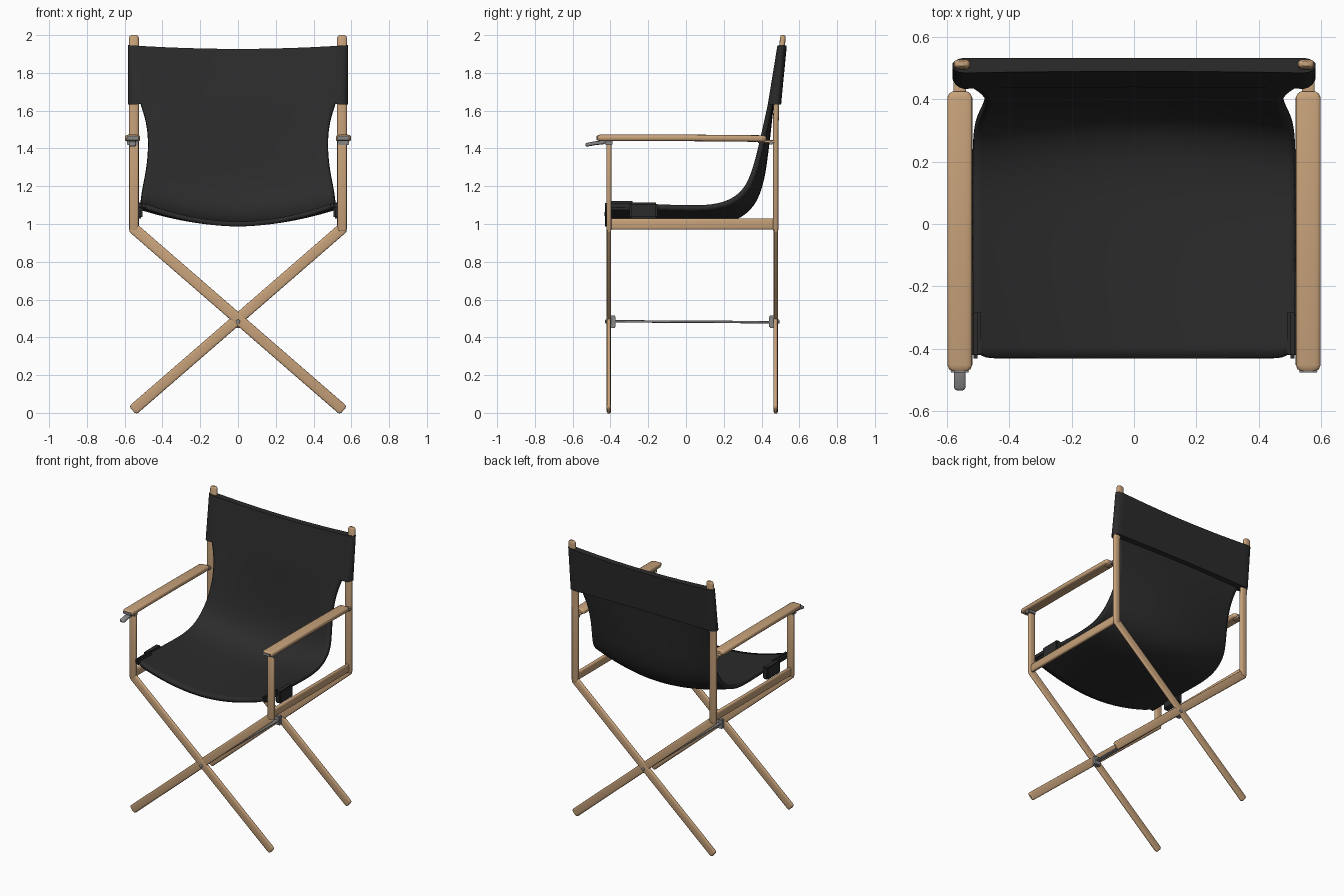
import bpy, bmesh, math
from mathutils import Vector

if "Cube" in bpy.data.objects:
    bpy.data.objects.remove(bpy.data.objects["Cube"])


def material(name, rgb):
    m = bpy.data.materials.new(name)
    m.diffuse_color = (*rgb, 1)
    m.use_nodes = True
    m.node_tree.nodes["Principled BSDF"].inputs["Base Color"].default_value = m.diffuse_color
    return m


WOOD = material("tan wood", (0.57, 0.36, 0.195))
CLOTH = material("black canvas", (0.024, 0.024, 0.024))
METAL = material("grey metal", (0.24, 0.24, 0.24))


def finish(name, bm, mat, angle=40):
    bmesh.ops.recalc_face_normals(bm, faces=bm.faces)
    me = bpy.data.meshes.new(name)
    bm.to_mesh(me)
    bm.free()
    ob = bpy.data.objects.new(name, me)
    bpy.context.collection.objects.link(ob)
    me.materials.append(mat)
    bpy.ops.object.select_all(action='DESELECT')
    ob.select_set(True)
    bpy.context.view_layer.objects.active = ob
    bpy.ops.object.shade_smooth_by_angle(angle=math.radians(angle))
    return ob


def bar(name, pts, u, a, b, mat, round_end=0.012, sides=20, power=0.55):
    """Sweep a rounded section (a along axis u, b across it) with softened ends."""
    pts, u = [Vector(p) for p in pts], Vector(u)
    d0, d1 = (pts[1] - pts[0]).normalized(), (pts[-1] - pts[-2]).normalized()
    r = round_end
    path = [(pts[0], .55), (pts[0] + d0 * r * .35, .85), (pts[0] + d0 * r, 1)]
    path += [(p, 1) for p in pts[1:-1]]
    path += [(pts[-1] - d1 * r, 1), (pts[-1] - d1 * r * .35, .85), (pts[-1], .55)]
    bm, rings = bmesh.new(), []
    for i, (p, s) in enumerate(path):
        t = (path[min(i + 1, len(path) - 1)][0] - path[max(i - 1, 0)][0]).normalized()
        v = t.cross(u).normalized()
        ring = []
        for k in range(sides):
            c, n = math.cos(math.tau * k / sides), math.sin(math.tau * k / sides)
            x = math.copysign(abs(c) ** power, c) * a / 2 * s
            y = math.copysign(abs(n) ** power, n) * b / 2 * s
            ring.append(bm.verts.new(p + u * x + v * y))
        rings.append(ring)
    for r0, r1 in zip(rings, rings[1:]):
        for k in range(sides):
            j = (k + 1) % sides
            bm.faces.new((r0[k], r0[j], r1[j], r1[k]))
    bm.faces.new(rings[0])
    bm.faces.new(rings[-1])
    return finish(name, bm, mat)


def box(name, lo, hi, mat, bevel=0.004):
    bm = bmesh.new()
    bmesh.ops.create_cube(bm, size=1)
    for v in bm.verts:
        v.co = Vector([(l + h) / 2 + c * (h - l) for l, h, c in zip(lo, hi, v.co)])
    bmesh.ops.bevel(bm, geom=bm.edges[:], offset=bevel, segments=2, affect='EDGES')
    return finish(name, bm, mat)


X, Y = (1, 0, 0), (0, 1, 0)
FRONT, BACK = -0.408, 0.475

# Crossed legs, front and back
for label, y in (("front", FRONT), ("back", BACK)):
    for s, side in ((-1, "left"), (1, "right")):
        bar(f"{label}_crossed_leg_{side}", [(s * .562, y + s * .001, .985), (-s * .558, y + s * .001, .013)],
            Y, .022, .058, WOOD)
    # Pivot bracket at the crossing
    d = 1 if y < 0 else -1
    box(f"{label}_pivot_bracket", (-.025, min(y, y + d * .035), .45), (.025, max(y, y + d * .035), .515), METAL)
    bar(f"{label}_pivot_pin", [(0, y - .02, .483), (0, y + .02, .483)], X, .022, .022, METAL, .003, power=1)

# Thin stretcher between the crossings
bar("centre_stretcher", [(0, FRONT, .485), (0, BACK, .48)], X, .03, .013, METAL)

for s, side in ((-1, "left"), (1, "right")):
    x = s * .551
    # Posts
    bar(f"front_post_{side}", [(x, FRONT, .96), (x, FRONT, 1.445)], X, .05, .026, WOOD)
    bar(f"back_post_{side}", [(x, BACK, .96), (x, BACK, 1.5), (x, .478, 1.64), (x, .505, 1.9), (x, .514, 2.0)],
        X, .052, .03, WOOD, .015, power=.75)
    # Side rail under the seat
    bar(f"side_rail_{side}", [(x, FRONT, 1.0), (x, BACK, 1.0)], X, .026, .06, WOOD)
    # Armrest, its rear tongue and fittings
    xa = s * .558
    bar(f"armrest_{side}", [(xa, -.472, 1.456), (xa, 0, 1.456), (xa, .425, 1.452)], X, .08, .035, WOOD, .02)
    bar(f"armrest_tongue_{side}", [(xa, .38, 1.437), (xa, .475, 1.437)], X, .04, .016, WOOD, .004)
    box(f"armrest_end_plate_{side}", (xa - .03, -.475, 1.446), (xa + .03, -.467, 1.466), METAL, .002)
    box(f"armrest_bracket_{side}", (xa - .03, -.428, 1.418), (xa + .03, -.388, 1.444), METAL)
    box(f"armrest_hinge_{side}", (xa - .02, .44, 1.42), (xa + .02, .463, 1.445), METAL)
    # Canvas tabs holding the seat to the rail
    xs = sorted((s * .505, s * .548))
    box(f"seat_tab_{side}", (xs[0], -.30, 1.028), (xs[1], -.15, 1.115), CLOTH, .008)
    xs = sorted((s * .49, s * .526))
    box(f"seat_corner_pocket_{side}", (xs[0], -.43, 1.075), (xs[1], -.27, 1.122), CLOTH, .012)

# Hook on the left armrest
bar("armrest_hook", [(-.558, -.43, 1.432), (-.558, -.48, 1.428), (-.558, -.532, 1.418)], X, .038, .02, METAL, .01)

# Sling: edge y, edge z, centre y, centre z, half width
rows = [(-.43, 1.102, -.43, .999, .515), (-.28, 1.098, -.28, 1.0, .515), (0, 1.085, 0, 1.0, .515),
        (.15, 1.088, .15, 1.003, .515), (.25, 1.12, .27, 1.03, .513), (.32, 1.18, .36, 1.10, .507),
        (.36, 1.27, .405, 1.235, .487), (.39, 1.38, .423, 1.38, .474), (.415, 1.49, .437, 1.49, .476),
        (.435, 1.58, .446, 1.58, .495), (.45, 1.65, .455, 1.65, .522), (.462, 1.70, .466, 1.70, .525)]
bm, grid, N = bmesh.new(), [], 12
for ey, ez, cy, cz, w in rows:
    line = []
    for i in range(N + 1):
        u = 2 * i / N - 1
        k = abs(u) ** 1.9
        line.append(bm.verts.new((u * w, cy + (ey - cy) * k, cz + (ez - cz) * k)))
    grid.append(line)
for r0, r1 in zip(grid, grid[1:]):
    for i in range(N):
        bm.faces.new((r0[i], r0[i + 1], r1[i + 1], r1[i]))
sling = finish("canvas_sling_seat", bm, CLOTH, 60)
sub = sling.modifiers.new("smooth", 'SUBSURF')
sub.levels = sub.render_levels = 2
sol = sling.modifiers.new("thickness", 'SOLIDIFY')
sol.thickness, sol.offset = .026, 0

# Back band: a sleeve wrapped round both posts
half = [.582, .579, .571, .56, .545, .52, .48, .4, .3, .2, .1]
xs = [-h for h in half] + [0] + half[::-1]
bm, levels = bmesh.new(), []
for j in range(9):
    t = j / 8
    p = .478 + .029 * t
    front, back = [], []
    for x in xs:
        mid = 1 - (x / .582) ** 2
        z0, z1 = 1.633 + .006 * mid, 1.947 - .02 * mid
        k = max(.25, math.sqrt(max(0, 1 - (max(0, abs(x) - .54) / .043) ** 2)))
        z = z0 + (z1 - z0) * t
        front.append(bm.verts.new((x, p - (.046 - .022 * t) * k + .006 * mid, z)))
        back.append(bm.verts.new((x, p + (.026 - .001 * t) * k, z)))
    levels.append(front + back[::-1])
M = len(levels[0])
for r0, r1 in zip(levels, levels[1:]):
    for i in range(M):
        bm.faces.new((r0[i], r0[(i + 1) % M], r1[(i + 1) % M], r1[i]))
for ring in (levels[0], levels[-1]):
    for i in range(len(xs) - 1):
        bm.faces.new((ring[i], ring[i + 1], ring[M - 2 - i], ring[M - 1 - i]))
finish("canvas_back_band", bm, CLOTH, 50)
